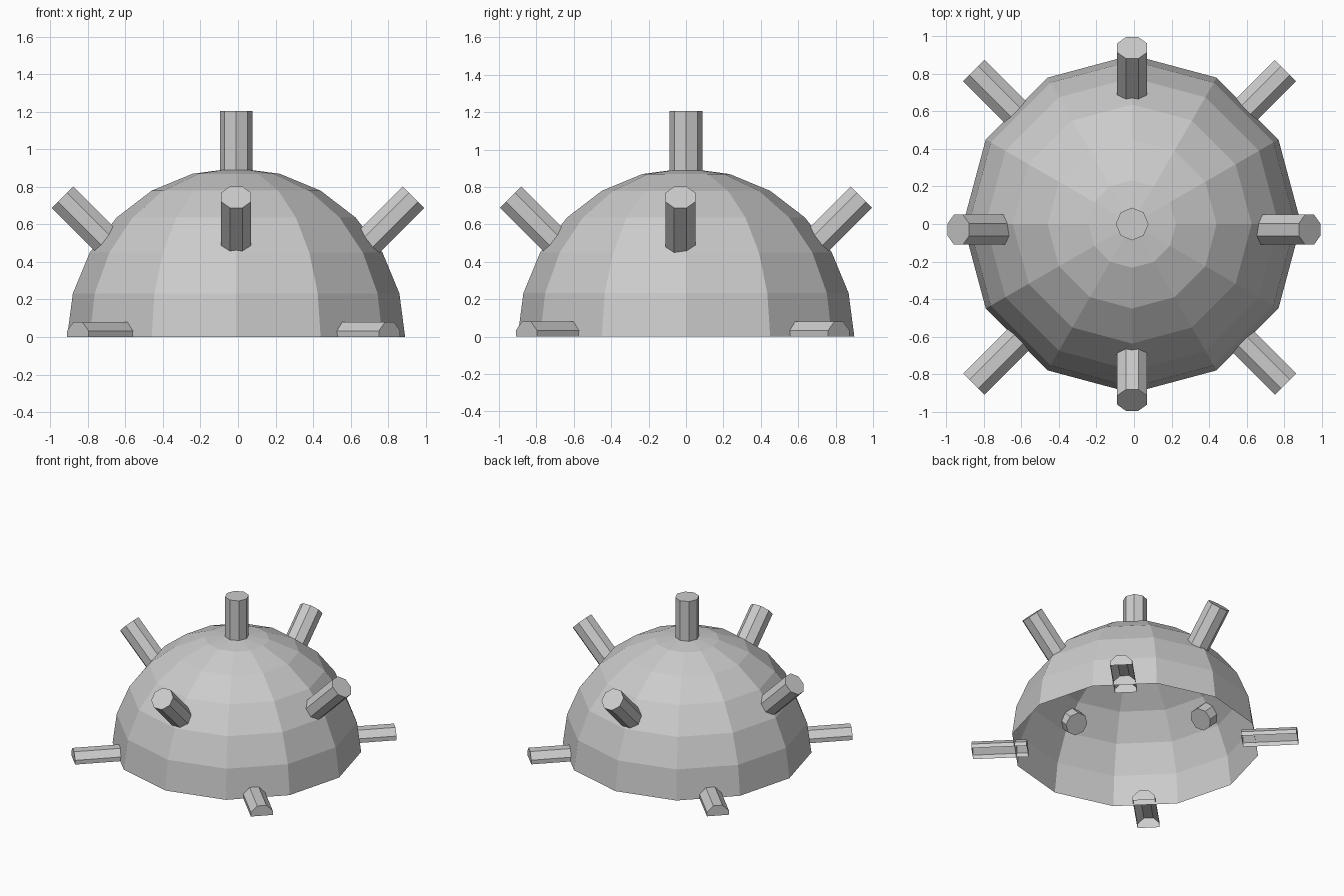
import bpy, bmesh
from math import radians
from mathutils import Vector, Matrix

if "Cube" in bpy.data.objects:
    bpy.data.objects.remove(bpy.data.objects["Cube"])

ROD_R = 0.087
ROD_LEN = 0.40


def finish(bm, name, cut=False):
    # optional trim at floor level, left open underneath
    if cut:
        geom = bm.verts[:] + bm.edges[:] + bm.faces[:]
        bmesh.ops.bisect_plane(bm, geom=geom, plane_co=(0, 0, 0), dist=1e-5,
                               plane_no=(0, 0, 1), clear_inner=True)
    mesh = bpy.data.meshes.new(name)
    bm.to_mesh(mesh)
    bm.free()
    obj = bpy.data.objects.new(name, mesh)
    bpy.context.collection.objects.link(obj)
    return obj


def rod(name, tip, direction, roll=0.0, cut=False):
    # octagonal rod whose outer cap is centred on tip
    d = Vector(direction).normalized()
    mat = (Matrix.Translation(Vector(tip) - d * ROD_LEN / 2)
           @ d.to_track_quat('Z', 'Y').to_matrix().to_4x4()
           @ Matrix.Rotation(radians(roll), 4, 'Z'))
    bm = bmesh.new()
    bmesh.ops.create_cone(bm, cap_ends=True, segments=8, radius1=ROD_R,
                          radius2=ROD_R, depth=ROD_LEN, matrix=mat)
    return finish(bm, name, cut)


# open half-sphere dome
bm = bmesh.new()
bmesh.ops.create_uvsphere(bm, u_segments=12, v_segments=12, radius=0.9,
                          matrix=Matrix.Translation((-0.01, 0, 0)))
finish(bm, "dome", cut=True)

# vertical rod on the crown
rod("top_rod", (-0.01, 0, 1.205), (0, 0, 1))

# four rods leaning out at 45 degrees
for side, tip, d in (("right", (0.935, -0.03, 0.745), (1, 0, 1)),
                     ("left", (-0.935, -0.03, 0.745), (-1, 0, 1)),
                     ("back", (-0.01, 0.938, 0.745), (0, 1, 1)),
                     ("front", (-0.01, -0.938, 0.745), (0, -1, 1))):
    rod("upper_rod_" + side, tip, d, roll=22.5)

# four half rods lying on the floor along the diagonals
for sx in (-1, 1):
    for sy in (-1, 1):
        name = "lower_rod_%s_%s" % ("front" if sy < 0 else "back",
                                    "left" if sx < 0 else "right")
        rod(name, (sx * 0.83 - 0.023, sy * 0.835 - 0.018, 0), (sx, sy, 0),
            roll=22.5, cut=True)
